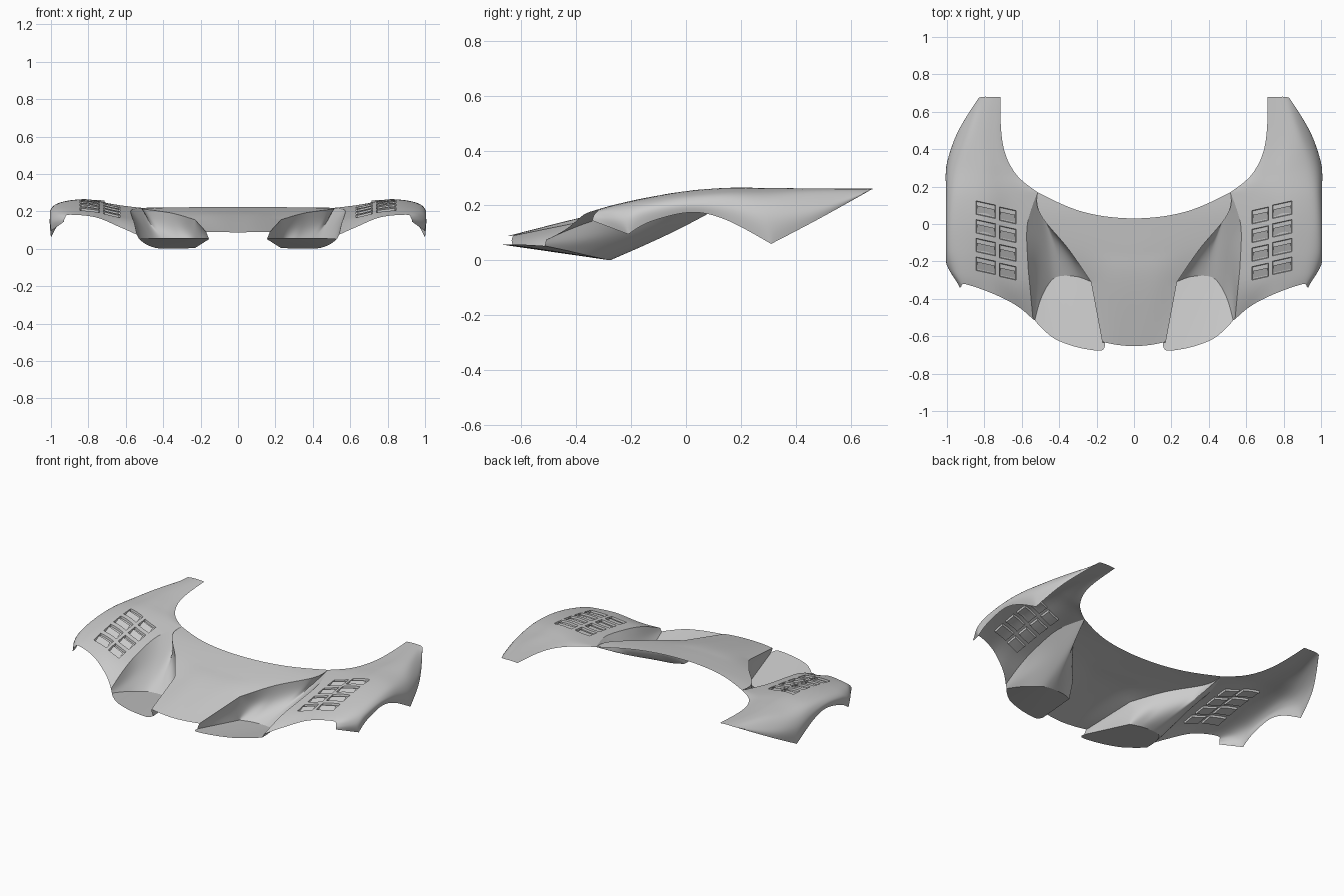
import bpy, bmesh
from mathutils import Vector
from mathutils.bvhtree import BVHTree

if "Cube" in bpy.data.objects:
    bpy.data.objects.remove(bpy.data.objects["Cube"])


def spline(pts, n, corners=()):
    """Smooth curve through pts, n steps per span; corners stay sharp."""
    p = [Vector(q) for q in pts]
    last = len(p) - 1
    tan = [Vector((0, 0, 0)) if i in corners else (p[min(i + 1, last)] - p[max(i - 1, 0)]) * 0.5
           for i in range(last + 1)]
    tan[0] = (p[1] - p[0]) * 1.5 - tan[1] * 0.5
    tan[last] = (p[last] - p[last - 1]) * 1.5 - tan[last - 1] * 0.5
    out = []
    for i in range(last):
        for k in range(n):
            t = k / n
            out.append(p[i] * (2*t**3 - 3*t*t + 1) + tan[i] * (t**3 - 2*t*t + t)
                       + p[i + 1] * (3*t*t - 2*t**3) + tan[i + 1] * (t**3 - t*t))
    return out + [p[last]]


def finish(name, bm, mirror=True):
    bmesh.ops.remove_doubles(bm, verts=bm.verts, dist=0.0003)
    bmesh.ops.recalc_face_normals(bm, faces=bm.faces)
    bm.normal_update()
    if sum(f.normal.z * f.calc_area() for f in bm.faces) < 0:   # outer skin faces up
        bmesh.ops.reverse_faces(bm, faces=bm.faces)
    mesh = bpy.data.meshes.new(name)
    bm.to_mesh(mesh)
    bm.free()
    ob = bpy.data.objects.new(name, mesh)
    bpy.context.collection.objects.link(ob)
    bpy.context.view_layer.objects.active = ob
    ob.select_set(True)
    bpy.ops.object.shade_smooth_by_angle(angle=0.6)
    ob.select_set(False)
    if mirror:
        ob.modifiers.new("Mirror", 'MIRROR')


def loft(curves, m):
    """Surface skinned across a list of sampled curves."""
    bm = bmesh.new()
    grid = [[bm.verts.new(v) for v in spline(cross, m)] for cross in zip(*curves)]
    for a, b in zip(grid, grid[1:]):
        for i in range(len(a) - 1):
            bm.faces.new((a[i], a[i + 1], b[i + 1], b[i]))
    return bm


N = 8
# Shared seams: hood edge and fender inner edge
hood_edge = [(.17, -.63, .09), (.23, -.31, .155), (.35, -.135, .19), (.5, .05, .212), (.515, .17, .219)]
fender_in = [(.54, -.51, .075), (.555, -.35, .14), (.568, -.2, .175), (.57, 0, .207), (.515, .17, .219),
             (.63, .265, .228), (.70, .42, .243), (.715, .68, .258)]

# Hood centre panel, skinned edge to edge
hood_mid = [(.09, -.646, .089), (.12, -.31, .17), (.18, -.14, .197), (.25, -.01, .214), (.27, .064, .222)]
hood_ctr = [(0, -.653, .088), (0, -.31, .173), (0, -.15, .199), (0, -.04, .214), (0, .03, .223)]
half = [spline(hood_edge, N, (1, 4)), spline(hood_mid, N)]
other = [[Vector((-v.x, v.y, v.z)) for v in c] for c in reversed(half)]
finish("hood", loft(half + [spline(hood_ctr, N)] + other, 8), mirror=False)

# Fender: lengthwise lines from inner seam over the crown to the wheel arch
f_mid = [(.63, -.435, .115), (.65, -.32, .165), (.67, -.18, .195), (.68, -.02, .22), (.66, .16, .235),
         (.71, .28, .246), (.74, .44, .253), (.74, .68, .26)]
f_crown = [(.76, -.37, .168), (.78, -.27, .198), (.80, -.15, .226), (.81, 0, .252), (.81, .15, .264),
           (.82, .29, .264), (.82, .46, .262), (.77, .68, .261)]
f_shoulder = [(.90, -.322, .182), (.93, -.26, .197), (.94, -.15, .22), (.95, 0, .24), (.95, .15, .248),
              (.94, .31, .24), (.89, .47, .25), (.805, .68, .26)]
f_side = [(.925, -.335, .165), (.99, -.235, .16), (1, -.15, .19), (1, 0, .212), (1, .15, .205),
          (.997, .31, .17), (.94, .48, .195), (.828, .675, .258)]
f_arch = [(.93, -.342, .145), (1, -.21, .095), (1, -.13, .141), (1, .02, .175), (1, .15, .146),
          (1, .31, .06), (.947, .48, .149), (.835, .665, .252)]
fender = loft([spline(fender_in, N, (4,)), spline(f_mid, N), spline(f_crown, N), spline(f_shoulder, N),
               spline(f_side, N), spline(f_arch, N, (1, 5))], 6)
surface = BVHTree.FromBMesh(fender)

# Louvers: two columns of four recessed openings, each with a tilted slat
SLOPE, HALF = .22, .036
slats = bmesh.new()


def near(f):
    c = f.calc_center_median()
    return .58 < c.x < .89 and -.4 < c.y < .22


def cut(point, normal):
    faces = [f for f in fender.faces if near(f)]
    geom = faces + list({e for f in faces for e in f.edges}) + list({v for f in faces for v in f.verts})
    bmesh.ops.bisect_plane(fender, geom=geom, plane_co=point, plane_no=normal, dist=1e-5)


columns = [(.63, .72, .06), (.74, .845, .065)]
boxes = [(x0, x1, y - row * .1) for x0, x1, y in columns for row in range(4)]
for x0, x1, _ in columns:
    cut((x0, 0, 0), (1, 0, 0))
    cut((x1, 0, 0), (1, 0, 0))
for _, _, yc in boxes:
    for y in (yc - HALF, yc + HALF):
        cut((.74, y, 0), (-SLOPE, 1, 0))

for x0, x1, yc in boxes:
    def inside(f):
        c = f.calc_center_median()
        return x0 < c.x < x1 and abs(c.y - SLOPE * (c.x - .74) - yc) < HALF
    floor = [f for f in fender.faces if inside(f)]
    bmesh.ops.inset_region(fender, faces=floor, thickness=.003, use_boundary=True)
    for v in {v for f in floor if f.is_valid for v in f.verts}:
        v.co.z -= .012

    def on_skin(x, dy, lift):
        hit = surface.ray_cast(Vector((x, yc + dy + SLOPE * (x - .74), 1)), Vector((0, 0, -1)))[0]
        return slats.verts.new(hit + Vector((0, 0, lift)))
    a, b = x0 + .006, x1 - .006
    slats.faces.new([on_skin(a, -.026, -.01), on_skin(b, -.026, -.01), on_skin(b, .012, .001), on_skin(a, .012, .001)])
finish("fender", fender)
finish("louver_slats", slats)


# Scoop floor plate, rising towards the front
def on_plate(pts):
    return [(x, y, max(0, -.275 - y) * .145 + .018 * ((x - .15) / .38) ** 2 * min(1, max(0, (-.275 - y) * 5)))
            for x, y in pts]


plate_back = on_plate([(.155, -.63), (.228, -.31), (.29, -.285), (.35, -.277), (.40, -.28), (.44, -.30),
                       (.48, -.36), (.508, -.43), (.53, -.515)])
plate_front = on_plate([(.155, -.63), (.158, -.66), (.18, -.677), (.25, -.67), (.31, -.657), (.37, -.638),
                        (.43, -.61), (.49, -.56), (.53, -.515)])
back_curve = spline(plate_back, N, (1,))
finish("scoop_plate", loft([back_curve, spline(plate_front, N)], 8))

# Scoop duct sweeping from the plate up to the hood and fender seams
duct_top = hood_edge + fender_in[3::-1]
duct_mid = [(.163, -.635, .072), (.23, -.30, .08), (.33, -.17, .092), (.425, -.07, .105), (.46, -.04, .108),
            (.495, -.11, .108), (.52, -.24, .095), (.532, -.37, .078), (.535, -.512, .063)]
finish("scoop_duct", loft([back_curve, spline(duct_mid, N), spline(duct_top, N, (1, 4))], 7))
